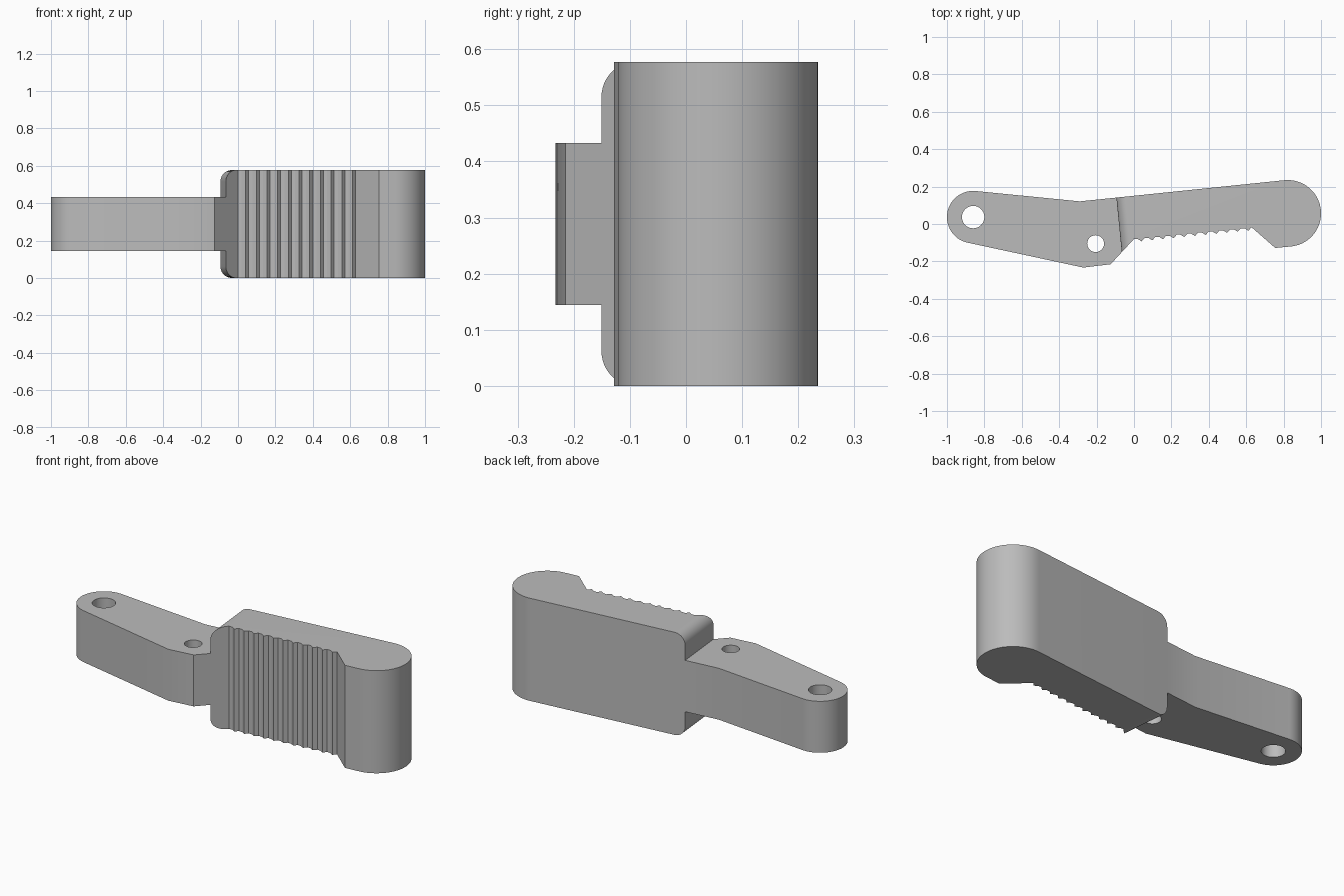
import bpy, bmesh
from math import cos, sin, radians
from mathutils import Vector

if "Cube" in bpy.data.objects:
    bpy.data.objects.remove(bpy.data.objects["Cube"], do_unlink=True)

HEIGHT = 0.577
ARM_LOW, ARM_HIGH = 0.145, 0.433

grey = bpy.data.materials.new("mid_grey")
grey.use_nodes = True
grey.diffuse_color = (0.5, 0.5, 0.5, 1)
grey.node_tree.nodes["Principled BSDF"].inputs["Base Color"].default_value = (0.5, 0.5, 0.5, 1)


def arc(cx, cy, r, start, end, steps):
    angles = [radians(start + (end - start) * i / steps) for i in range(steps + 1)]
    return [(cx + r * cos(a), cy + r * sin(a)) for a in angles]


def prism(name, points, sweep):
    """Sweep a closed 3D outline along a vector into a solid."""
    bm = bmesh.new()
    face = bm.faces.new([bm.verts.new(p) for p in points])
    swept = bmesh.ops.extrude_face_region(bm, geom=[face])["geom"]
    bmesh.ops.translate(bm, vec=sweep, verts=[v for v in swept if isinstance(v, bmesh.types.BMVert)])
    bmesh.ops.recalc_face_normals(bm, faces=bm.faces[:])
    mesh = bpy.data.meshes.new(name)
    bm.to_mesh(mesh)
    bm.free()
    mesh.materials.append(grey)
    obj = bpy.data.objects.new(name, mesh)
    bpy.context.collection.objects.link(obj)
    return obj


def cut(target, cutter):
    bpy.context.view_layer.objects.active = target
    mod = target.modifiers.new("cut", "BOOLEAN")
    mod.operation = "DIFFERENCE"
    mod.solver = "EXACT"
    mod.object = cutter
    bpy.ops.object.modifier_apply(modifier=mod.name)
    bpy.data.objects.remove(cutter, do_unlink=True)


# Plan outline: round grip end, straight back, round arm end, angled underside
outline = arc(0.822, 0.057, 0.178, -84, 96, 40)
outline += [(-0.29, 0.121)]
outline += arc(-0.86, 0.037, 0.14, 84.5, 258, 36)
outline += [(-0.27, -0.233), (-0.125, -0.215)]

# Row of saw teeth along the gripping face
TEETH, PITCH = 11, 0.0571
for k in range(TEETH):
    for dx, drop in ((0, 0), (0.02, 0.002), (0.041, 0.017)):
        x = k * PITCH + dx
        outline.append((x, -0.08 + 0.1 * x - drop))
outline += [(TEETH * PITCH, -0.017), (0.755, -0.128)]

handle = prism("lever_handle", [(x, y, 0) for x, y in outline], Vector((0, 0, HEIGHT)))

# Cut the arm thinner above and below, leaving rounded corners on the grip
EDGE, R = -0.094, 0.062
profile = [(-1.2, ARM_HIGH), (EDGE, ARM_HIGH)]
profile += arc(EDGE + R, HEIGHT - R, R, 180, 90, 12)
profile += [(EDGE + R, 0.7), (-1.2, 0.7)]
slant = Vector((0.028, -0.285, 0))
for side in ("top", "bottom"):
    pts = [Vector((x, 0.14, z if side == "top" else HEIGHT - z)) - slant for x, z in profile]
    cut(handle, prism(side + "_cutter", pts, slant * 3))

# Pivot hole at the arm end and smaller pin hole beside the grip
for x, y, r in ((-0.86, 0.037, 0.06), (-0.205, -0.105, 0.045)):
    ring = arc(x, y, r, 0, 360, 40)[:-1]
    cut(handle, prism("hole_cutter", [(px, py, -0.2) for px, py in ring], Vector((0, 0, 1))))

bpy.ops.object.select_all(action="DESELECT")
handle.select_set(True)
bpy.context.view_layer.objects.active = handle
bpy.ops.object.shade_smooth_by_angle(angle=radians(20))
